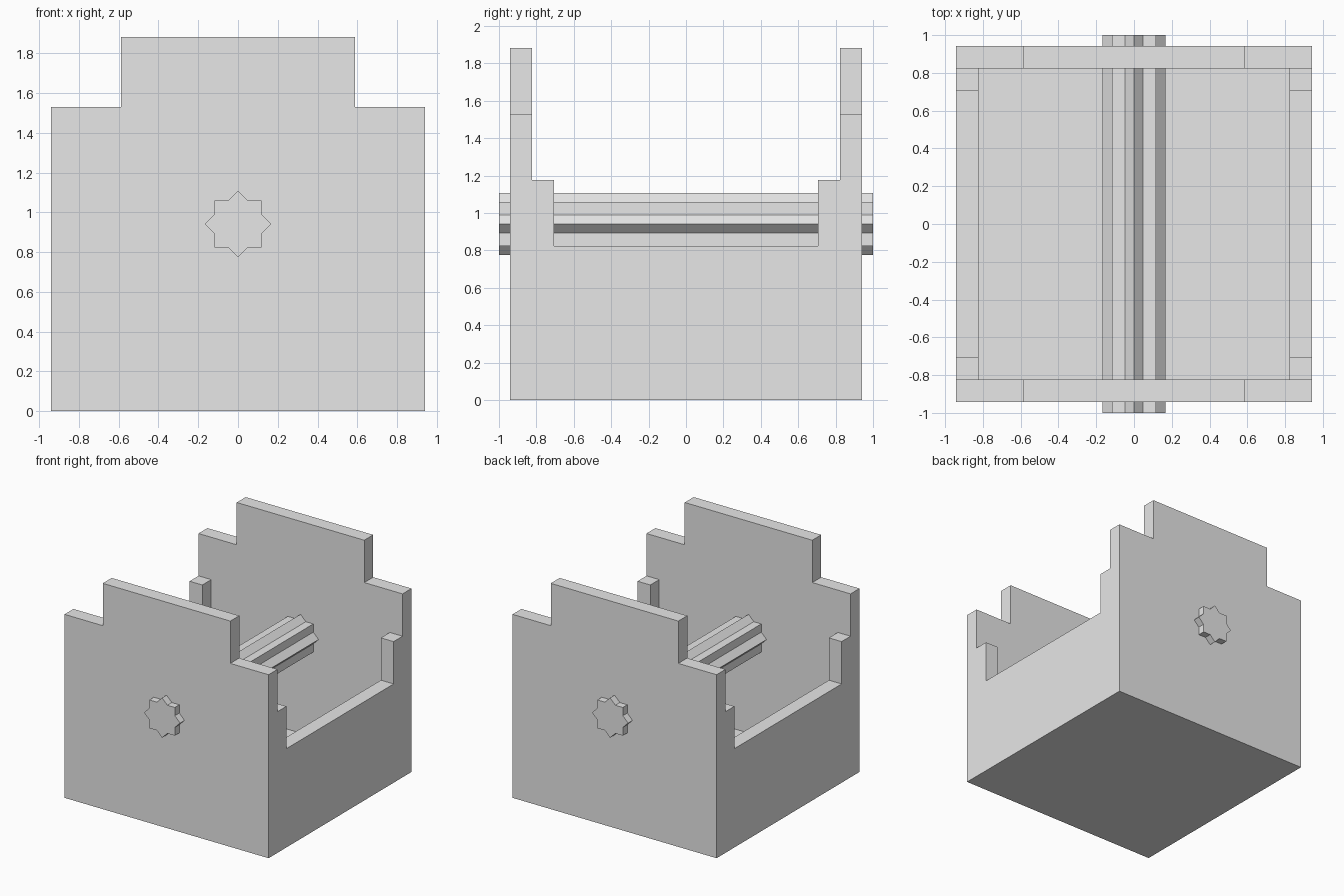
import bpy
import math

cube = bpy.data.objects.get("Cube")
if cube:
    bpy.data.objects.remove(cube, do_unlink=True)

U = 2 / 17  # one modelling unit

stone = bpy.data.materials.new("light grey")
stone.use_nodes = True
GREY = (0.8, 0.8, 0.8, 1)
stone.diffuse_color = GREY
stone.node_tree.nodes["Principled BSDF"].inputs["Base Color"].default_value = GREY


def prism(name, outline, half, axis):
    """Extrude an (across, up) outline by +-half along the x or y axis."""
    n = len(outline)
    verts = []
    for d in (-half, half):
        for a, z in outline:
            p = (d, a, z) if axis == "x" else (a, d, z)
            verts.append([c * U for c in p])
    faces = [list(range(n)), list(range(n, 2 * n))[::-1]]
    faces += [[i, i + n, (i + 1) % n + n, (i + 1) % n] for i in range(n)]
    if axis == "x":
        faces = [f[::-1] for f in faces]
    mesh = bpy.data.meshes.new(name)
    mesh.from_pydata(verts, [], faces)
    mesh.materials.append(stone)
    obj = bpy.data.objects.new(name, mesh)
    bpy.context.collection.objects.link(obj)
    return obj


def mirrored(half_outline):
    """Complete a right-hand outline with its left-hand reflection."""
    return half_outline + [(-a, z) for a, z in reversed(half_outline)]


def carve(obj, cutter):
    """Subtract the cutter from the object, then remove the cutter."""
    cutter.hide_render = True
    mod = obj.modifiers.new("carve", "BOOLEAN")
    mod.operation = "DIFFERENCE"
    mod.solver = "EXACT"
    mod.object = cutter
    bpy.context.view_layer.objects.active = obj
    bpy.ops.object.modifier_apply(modifier=mod.name)
    bpy.data.objects.remove(cutter, do_unlink=True)


# Open box with stepped front and back walls
box = prism("stepped_box", mirrored([(8, 0), (8, 13), (5, 13), (5, 16)]), 8, "y")

# Low side walls with a notch between the corner posts
carve(box, prism("side_opening", mirrored([(6, 7), (6, 10), (7, 10), (7, 17)]), 9, "x"))

# Hollow interior above a thin floor
carve(box, prism("cavity", mirrored([(7, 1), (7, 17)]), 7, "y"))

# Eight-pointed axle running through the front and back walls
tip = math.sqrt(2)
inner = 1 / math.cos(math.pi / 8) * math.sqrt(2) * math.cos(math.pi / 4)
star = []
for i in range(16):
    r = inner if i % 2 else tip
    angle = i * math.pi / 8
    star.append((r * math.cos(angle), 8 + r * math.sin(angle)))
prism("star_axle", star, 8.5, "y")
